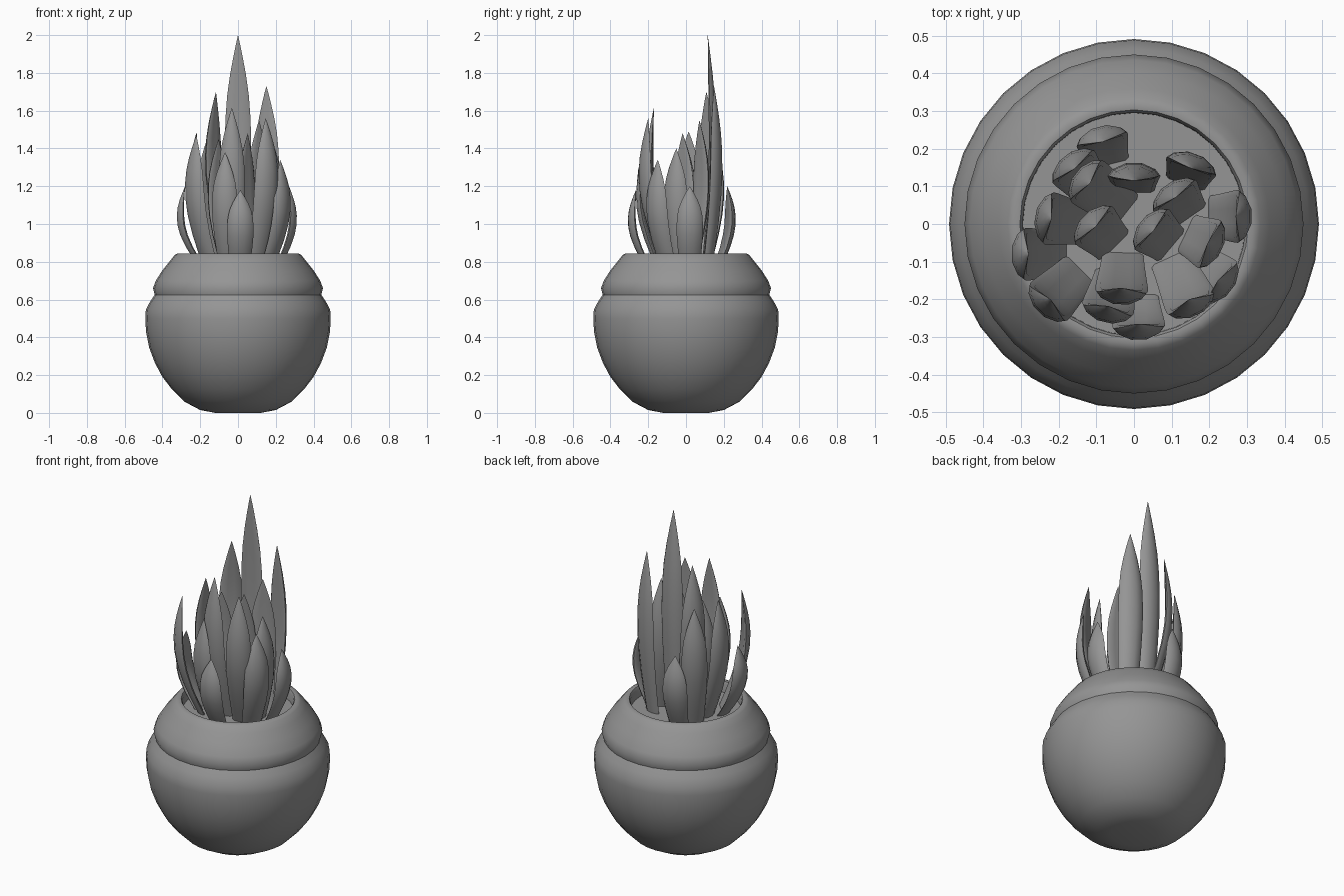
import bpy, bmesh
from math import sin, cos, pi, radians
from mathutils import Vector

cube = bpy.data.objects.get("Cube")
if cube:
    bpy.data.objects.remove(cube, do_unlink=True)

grey = bpy.data.materials.new("plain_grey")
grey.use_nodes = True
colour = (0.3, 0.3, 0.3, 1)
grey.diffuse_color = colour
grey.node_tree.nodes["Principled BSDF"].inputs["Base Color"].default_value = colour


def finish(name, bm, angle):
    """Turn a bmesh into a smooth shaded object."""
    bmesh.ops.remove_doubles(bm, verts=bm.verts, dist=0.0001)
    bmesh.ops.recalc_face_normals(bm, faces=bm.faces)
    mesh = bpy.data.meshes.new(name)
    bm.to_mesh(mesh)
    bm.free()
    mesh.materials.append(grey)
    obj = bpy.data.objects.new(name, mesh)
    bpy.context.collection.objects.link(obj)
    bpy.ops.object.select_all(action="DESELECT")
    obj.select_set(True)
    bpy.context.view_layer.objects.active = obj
    bpy.ops.object.shade_smooth_by_angle(angle=radians(angle))
    return obj


def skin(bm, rings):
    """Bridge equal sized closed rings of points with quads."""
    loops = [[bm.verts.new(p) for p in ring] for ring in rings]
    for low, high in zip(loops, loops[1:]):
        for i in range(len(low)):
            j = (i + 1) % len(low)
            bm.faces.new((low[i], low[j], high[j], high[i]))
    return loops


def lathe(name, profile, sides=32):
    """Spin a profile of radius and height, closing both ends."""
    bm = bmesh.new()
    turns = [2 * pi * i / sides for i in range(sides)]
    loops = skin(bm, [[(r * cos(a), r * sin(a), z) for a in turns] for r, z in profile])
    bm.faces.new(loops[0])
    bm.faces.new(loops[-1])
    return finish(name, bm, 40)


# Round pot with a shoulder groove and a recessed soil surface
lathe("pot", [
    (.12, 0), (.2, .015), (.285, .06), (.35, .125), (.4, .19), (.44, .265), (.47, .345),
    (.487, .43), (.491, .5), (.488, .545), (.465, .59), (.441, .625), (.45, .66),
    (.435, .7), (.4, .755), (.36, .805), (.335, .836), (.318, .845), (.303, .843),
    (.296, .83), (.294, .74)])
lathe("soil", [(.297, .74), (.297, .78)])

SOIL = 0.77
HALF_WIDTH = 0.07
HALF_THICK = 0.021
# Height fraction and width fraction from root to point
OUTLINE = [(0, .78), (.12, .84), (.25, .92), (.4, .99), (.52, 1), (.64, .95),
           (.74, .82), (.83, .6), (.91, .34), (.96, .16), (1, 0)]


def leaf(name, x, y, turn, reach, top):
    """A thick pointed blade that bows outward and curls back at the tip."""
    out = Vector((cos(radians(turn)), sin(radians(turn)), 0))
    side = Vector((-out.y, out.x, 0))
    bow = max(reach, 0.03) / 2 + 0.02
    rings = []
    for t, w in OUTLINE:
        centre = Vector((x, y, SOIL + t * (top - SOIL)))
        centre += out * (reach * t + bow * sin(pi * t))
        ring = []
        for i in range(10):
            a = 2 * pi * i / 10
            # Edges cup inward, so the outer face is the rounder one
            depth = HALF_THICK * w * (sin(a) - 0.7 * cos(a) ** 2)
            ring.append(centre + side * (HALF_WIDTH * w * cos(a)) + out * depth)
        rings.append(ring)
    bm = bmesh.new()
    loops = skin(bm, rings)
    bm.faces.new(loops[0])
    finish(name, bm, 50)


# Root position, facing angle, outward reach and tip height
LEAVES = [
    (.0, .1, 90, .015, 2), (-.03, .04, 142, .11, 1.7), (.14, .12, 70, .03, 1.73),
    (.1, -.1, 295, .11, 1.56), (-.15, -.13, 225, .1, 1.47), (-.03, -.09, 268, .08, 1.615),
    (-.14, 0, 170, .08, 1.49), (-.07, .17, 105, .05, 1.2), (.16, -.1, 322, .08, 1.34),
    (.21, .02, 0, .06, 1.2), (.01, -.2, 272, .065, 1.18), (-.05, -.14, 257, .08, 1.38),
    (-.19, -.08, 180, .09, 1.2), (.15, -.03, 335, .05, 1.4), (.14, .03, 125, .05, 1.55),
    (.09, -.05, 140, .05, 1.48), (-.06, -.05, 135, .06, 1.45), (-.12, .1, 128, .06, 1.47),
]
for number, row in enumerate(LEAVES, 1):
    leaf(f"leaf_{number}", *row)
